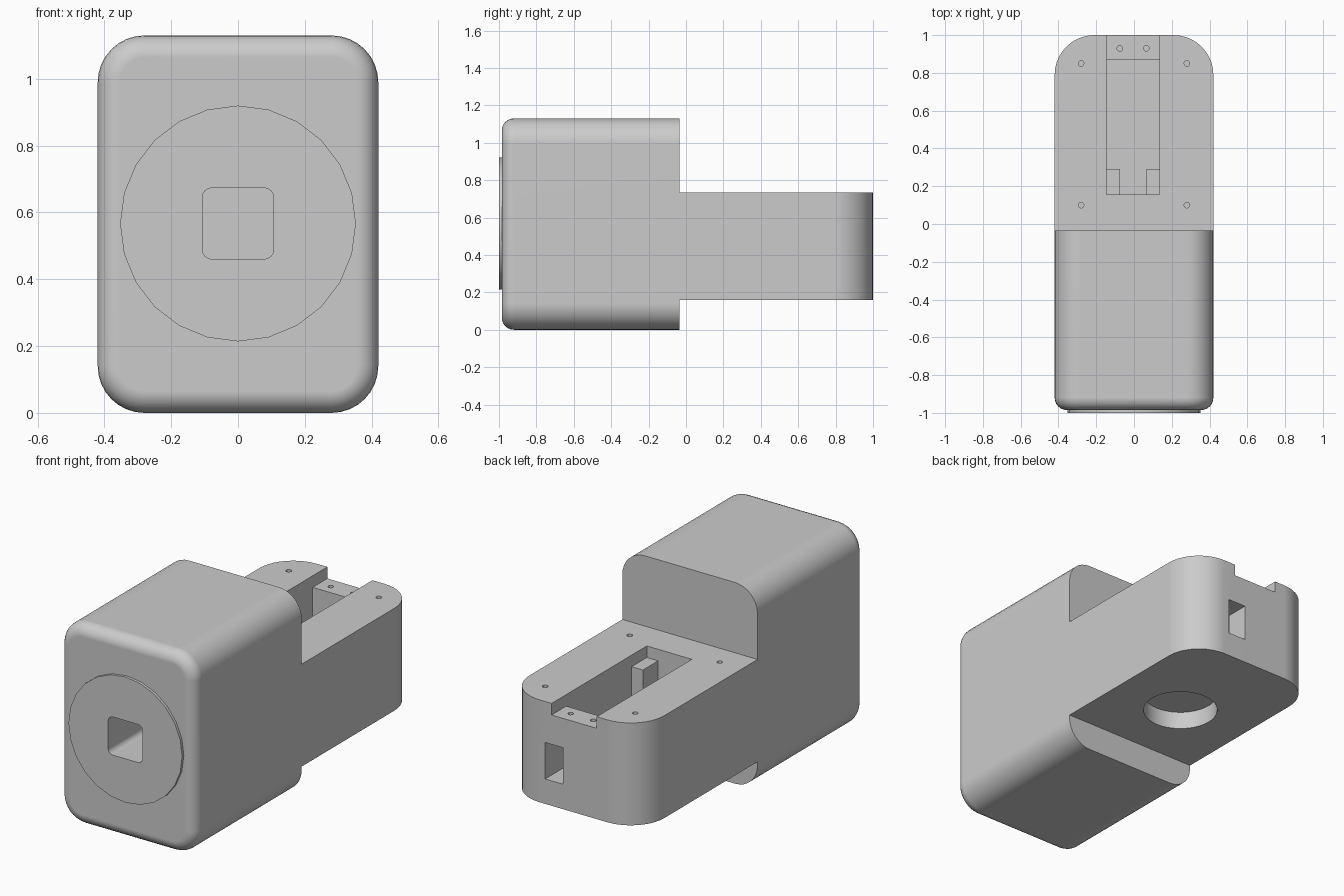
import bpy
import bmesh
from math import cos, sin, pi, radians

cube = bpy.data.objects.get("Cube")
if cube:
    bpy.data.objects.remove(cube, do_unlink=True)

# single grey plastic
grey = bpy.data.materials.new("plain_grey")
grey.use_nodes = True
colour = (0.6, 0.6, 0.6, 1)
grey.diffuse_color = colour
bsdf = next(n for n in grey.node_tree.nodes if n.type == "BSDF_PRINCIPLED")
bsdf.inputs["Base Color"].default_value = colour


def rect(u0, u1, v0, v1):
    return [(u0, v0), (u1, v0), (u1, v1), (u0, v1)]


def rounded(u0, u1, v0, v1, radii, steps=8):
    """Rectangle outline with a radius for each corner, counter-clockwise."""
    points = []
    signs = [(-1, -1), (1, -1), (1, 1), (-1, 1)]
    for i, ((u, v), (su, sv), r) in enumerate(zip(rect(u0, u1, v0, v1), signs, radii)):
        if r == 0:
            points.append((u, v))
            continue
        for k in range(steps + 1):
            a = pi + pi / 2 * (i + k / steps)
            points.append((u - su * r + r * cos(a), v - sv * r + r * sin(a)))
    return points


def circle(cu, cv, r, n):
    return [(cu + r * sin(2 * pi * k / n), cv + r * cos(2 * pi * k / n)) for k in range(n)]


def prism(name, outline, axis, low, high, front_bevel=0):
    """Extrude an outline along y or z, optionally rounding its low rim."""
    def place(u, v, w):
        return (u, w, v) if axis == "Y" else (u, v, w)
    bm = bmesh.new()
    rings = [[bm.verts.new(place(u, v, w)) for u, v in outline] for w in (low, high)]
    n = len(outline)
    cap = bm.faces.new(rings[0])
    bm.faces.new(rings[1])
    for i in range(n):
        j = (i + 1) % n
        bm.faces.new((rings[0][i], rings[0][j], rings[1][j], rings[1][i]))
    bmesh.ops.recalc_face_normals(bm, faces=bm.faces[:])
    if front_bevel:
        bmesh.ops.bevel(bm, geom=list(cap.edges), offset=front_bevel, segments=6,
                        profile=0.5, affect="EDGES")
    mesh = bpy.data.meshes.new(name)
    bm.to_mesh(mesh)
    bm.free()
    mesh.materials.append(grey)
    obj = bpy.data.objects.new(name, mesh)
    bpy.context.collection.objects.link(obj)
    return obj


def cut(obj, cutters):
    for c in cutters:
        c.hide_render = True
        mod = obj.modifiers.new(c.name, "BOOLEAN")
        mod.operation = "DIFFERENCE"
        mod.solver = "EXACT"
        mod.object = c
    bpy.context.view_layer.update()
    graph = bpy.context.evaluated_depsgraph_get()
    mesh = bpy.data.meshes.new_from_object(obj.evaluated_get(graph))
    obj.modifiers.clear()
    obj.data = mesh


def finish(obj):
    bpy.ops.object.select_all(action="DESELECT")
    obj.select_set(True)
    bpy.context.view_layer.objects.active = obj
    bpy.ops.object.shade_smooth_by_angle(angle=radians(32))
    mod = obj.modifiers.new("flat_face_normals", "WEIGHTED_NORMAL")
    mod.keep_sharp = True


# tall head with a softened front rim
head = prism("head_block", rounded(-0.42, 0.42, 0, 1.13, [0.14] * 4),
             "Y", -0.985, -0.035, front_bevel=0.065)

# thin round plate on the front
plate = prism("front_disc", circle(0, 0.567, 0.353, 24), "Y", -1, -0.95)

# square socket through the plate into the head
socket = prism("socket_cutter", rounded(-0.107, 0.107, 0.46, 0.674, [0.03] * 4, 4),
               "Y", -1.1, -0.45)
cut(head, [socket])
cut(plate, [socket])

# lower tail, rounded at the back corners
tail = prism("tail_block", rounded(-0.42, 0.42, -0.1, 1, [0, 0, 0.21, 0.21], 10),
             "Z", 0.16, 0.735)

# deep pocket that leaves two posts standing, and the shallow recess above it
pocket = [(-0.075, 0.155), (0.065, 0.155), (0.065, 0.29), (0.135, 0.29),
          (0.135, 0.87), (-0.145, 0.87), (-0.145, 0.29), (-0.075, 0.29)]
cutters = [
    prism("pocket_cutter", pocket, "Z", 0.3, 0.9),
    prism("recess_cutter", rect(-0.145, 0.135, 0.155, 1.1), "Z", 0.67, 0.95),
    prism("cable_window_cutter", rect(0.065, 0.175, 0.3, 0.505), "Y", 0.84, 1.1),
    prism("bottom_hole_cutter", circle(0, 0.385, 0.197, 40), "Z", 0.05, 0.26),
]

# screw holes in the tail top and on the back ledge
screws = [(sx * 0.28, y, 0.63) for sx in (-1, 1) for y in (0.1, 0.85)]
screws += [(x, 0.93, 0.57) for x in (-0.075, 0.065)]
for x, y, bottom in screws:
    cutters.append(prism("screw_hole_cutter", circle(x, y, 0.015, 12), "Z", bottom, 0.85))
cut(tail, cutters)

for c in cutters + [socket]:
    bpy.data.objects.remove(c, do_unlink=True)
for part in (head, plate, tail):
    finish(part)
